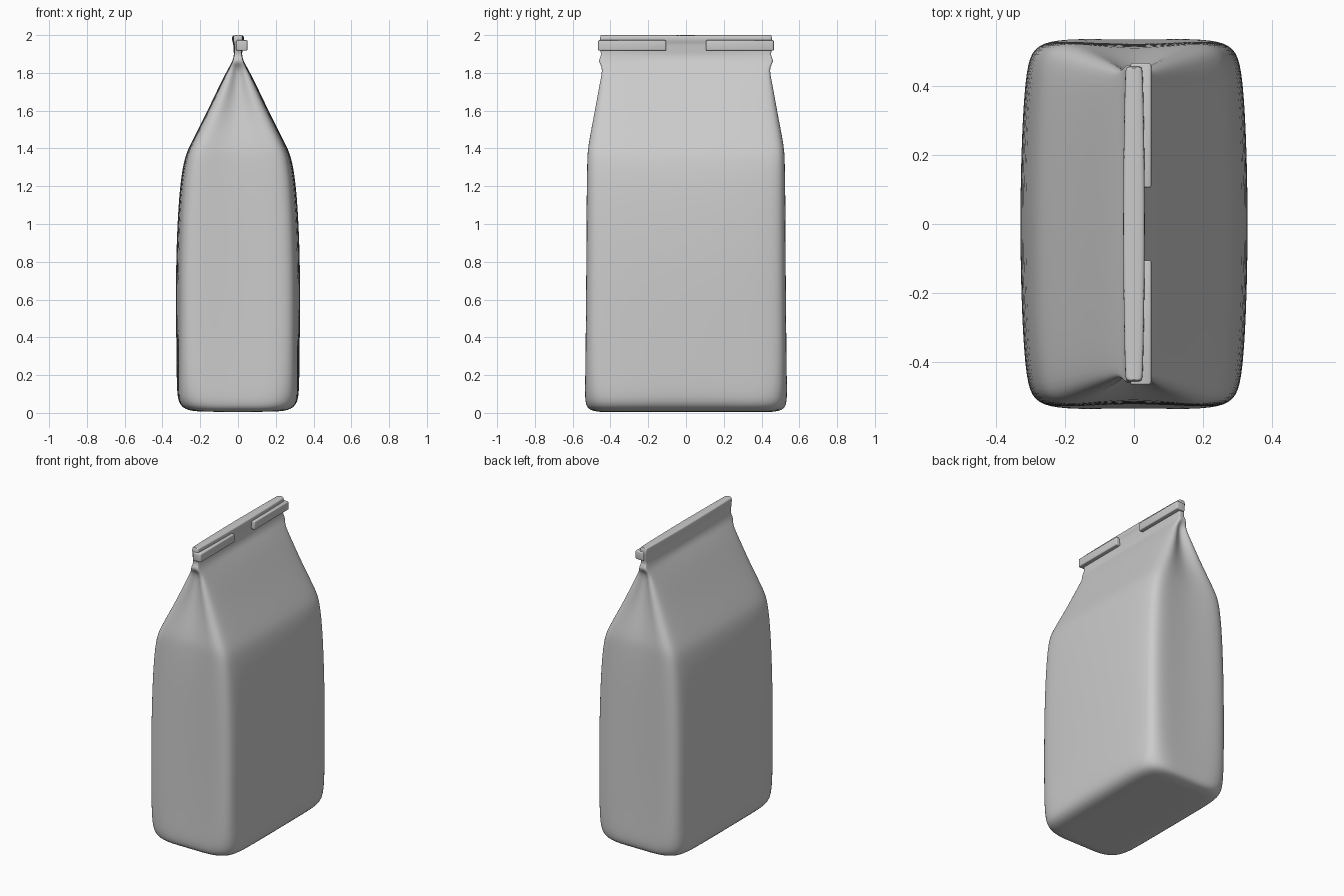
import bpy, bmesh

if "Cube" in bpy.data.objects:
    bpy.data.objects.remove(bpy.data.objects["Cube"])

# Bag sections: z, half width x, half depth y, corner size, broad-face bulge, gusset dent
SECTIONS = [
    (0.005, .20, .45, .10, 0, 0),
    (0.012, .265, .51, .11, 0, 0),
    (0.045, .318, .537, .12, .004, 0),
    (0.18, .312, .535, .085, .014, .004),
    (0.50, .312, .533, .08, .018, .008),
    (0.80, .312, .531, .08, .019, .01),
    (1.15, .30, .530, .08, .016, .012),
    (1.34, .277, .528, .075, .012, .018),
    (1.41, .25, .525, .07, .01, .022),
    (1.58, .165, .492, .06, .006, .035),
    (1.74, .09, .463, .04, .006, .035),
    (1.82, .05, .442, .02, .004, .015),
    (1.85, .034, .458, .015, .002, 0),
    (1.87, .027, .462, .012, 0, 0),
    (1.895, .021, .447, .01, 0, 0),
    (1.92, .020, .455, .01, .004, 0),
    (1.955, .021, .456, .01, .004, 0),
    (1.97, .026, .456, .012, .006, 0),
    (1.993, .026, .454, .012, .006, 0),
    (2.0, .021, .450, .01, .005, 0),
]


def ring(hx, hy, r, b, d):
    """Mirror one quarter of a gusseted rounded rectangle into a full ring."""
    q = [(hx + b, 0), (hx + .7 * b, .5 * hy), (hx, hy - r),
         (hx - .27 * r, hy - .27 * r), (hx - r, hy),
         (.5 * (hx - r), hy - .65 * d), (0, hy - d)]
    half = q + [(-x, y) for x, y in q[-2::-1]]
    return half + [(x, -y) for x, y in half[-2:0:-1]]


def finish(name, bm, smooth_all=False):
    bmesh.ops.recalc_face_normals(bm, faces=bm.faces)
    me = bpy.data.meshes.new(name)
    bm.to_mesh(me)
    bm.free()
    ob = bpy.data.objects.new(name, me)
    bpy.context.collection.objects.link(ob)
    for p in me.polygons:
        p.use_smooth = smooth_all
    return ob


# Lofted paper bag with folded top
bm = bmesh.new()
rings = [[bm.verts.new((x, y, s[0])) for x, y in ring(*s[1:])] for s in SECTIONS]
n = len(rings[0])
for a, b in zip(rings, rings[1:]):
    for i in range(n):
        j = (i + 1) % n
        bm.faces.new((a[i], a[j], b[j], b[i]))
for cap in (rings[0], rings[-1]):
    for i in range(-6, 6):
        ids = [i % n, (i + 1) % n, (11 - i) % n, (12 - i) % n]
        bm.faces.new([cap[k] for k in dict.fromkeys(ids)])
bag = finish("bag", bm, True)
sub = bag.modifiers.new("smooth", 'SUBSURF')
sub.levels = sub.render_levels = 2


def box(name, lo, hi, bevel):
    bm = bmesh.new()
    bmesh.ops.create_cube(bm, size=1)
    for v in bm.verts:
        for k in range(3):
            v.co[k] = lo[k] if v.co[k] < 0 else hi[k]
    bmesh.ops.bevel(bm, geom=bm.edges[:], offset=bevel, segments=3,
                    profile=.5, affect='EDGES')
    return finish(name, bm, True)


# Closure strips with a tab bent round each end of the fold
for side, label in ((-1, "front"), (1, "back")):
    y0, y1 = sorted((side * .105, side * .463))
    box("closure_strip_" + label, (.018, y0, 1.918), (.050, y1, 1.973), .006)
    y0, y1 = sorted((side * .445, side * .465))
    box("closure_tab_" + label, (-.010, y0, 1.918), (.048, y1, 1.973), .006)
